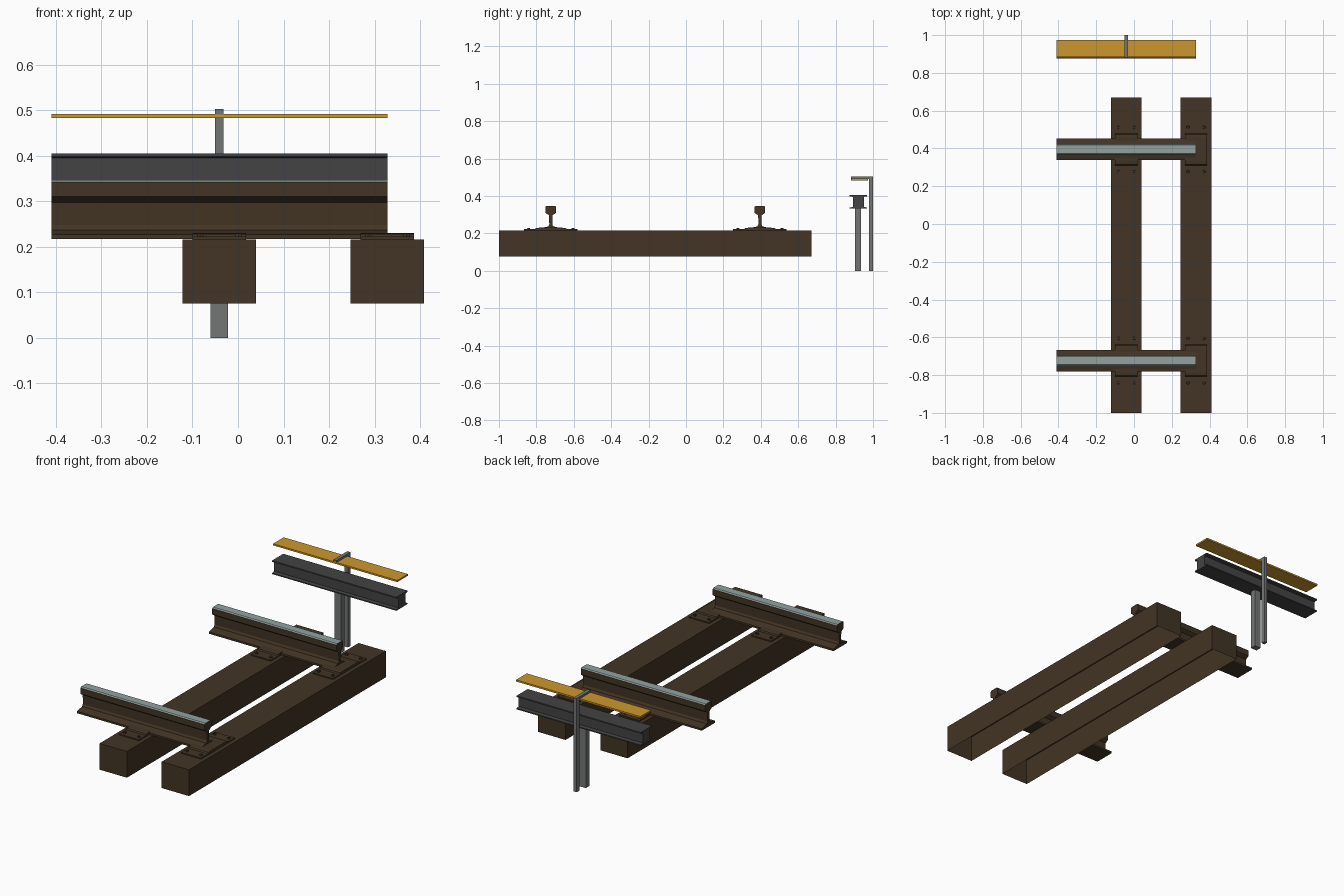
import bpy, bmesh, math
from mathutils import Matrix

if "Cube" in bpy.data.objects:
    bpy.data.objects.remove(bpy.data.objects["Cube"])


def material(name, rgb):
    m = bpy.data.materials.new(name)
    m.diffuse_color = (*rgb, 1)
    m.use_nodes = True
    m.node_tree.nodes["Principled BSDF"].inputs["Base Color"].default_value = m.diffuse_color
    return m


BROWN = material("rusty brown", (0.055, 0.035, 0.018))
SHINE = material("worn steel", (0.29, 0.36, 0.345))
YELLOW = material("yellow board", (0.60, 0.315, 0.027))
DARK = material("dark grey", (0.056, 0.056, 0.057))
GREY = material("post grey", (0.175, 0.183, 0.18))


def finish(name, bm, *mats):
    mesh = bpy.data.meshes.new(name)
    bm.to_mesh(mesh)
    bm.free()
    for m in mats:
        mesh.materials.append(m)
    ob = bpy.data.objects.new(name, mesh)
    bpy.context.collection.objects.link(ob)
    return ob


def box(name, x, y, z, mat, open_bottom=False):
    bm = bmesh.new()
    bmesh.ops.create_cube(bm, size=1)
    for v in bm.verts:
        for i, (a, b) in enumerate((x, y, z)):
            v.co[i] = a if v.co[i] < 0 else b
    if open_bottom:
        bm.normal_update()
        bmesh.ops.delete(bm, geom=[f for f in bm.faces if f.normal.z < -0.9], context='FACES')
    return finish(name, bm, mat)


def extrude_half_profile(half, x0, x1, yc):
    """Mirror a (y, z) half profile, listed top to bottom, and sweep it along x."""
    ring = half + [(-y, z) for y, z in reversed(half)]
    bm = bmesh.new()
    face = bm.faces.new([bm.verts.new((x0, yc + y, z)) for y, z in ring])
    out = bmesh.ops.extrude_face_region(bm, geom=[face])
    for v in out["geom"]:
        if isinstance(v, bmesh.types.BMVert):
            v.co.x = x1
    bmesh.ops.recalc_face_normals(bm, faces=bm.faces)
    return bm


X0, X1 = -0.41, 0.328
SLEEPERS = (-0.041, 0.328)
RAILS = (-0.723, 0.395)

# Sleepers, hollow underneath
for i, x in enumerate(SLEEPERS):
    box(f"sleeper_{i + 1}", (x - 0.081, x + 0.081), (-1, 0.67), (0.075, 0.216), BROWN, True)

# Running rails with a worn top
RAIL = [(0.022, 0.347), (0.028, 0.342), (0.028, 0.310), (0.022, 0.305), (0.009, 0.297),
        (0.008, 0.248), (0.014, 0.237), (0.057, 0.227), (0.057, 0.217)]
PLATE = [(0.062, 0.230), (0.080, 0.228), (0.085, 0.222), (0.143, 0.222), (0.143, 0.214)]
for i, y in enumerate(RAILS):
    bm = extrude_half_profile(RAIL, X0, X1, y)
    for f in bm.faces:
        if f.calc_center_median().z > 0.343 and abs(f.normal.x) < 0.5:
            f.material_index = 1
    finish(f"running_rail_{i + 1}", bm, BROWN, SHINE)

    # Base plates and their bolts
    for j, x in enumerate(SLEEPERS):
        bm = extrude_half_profile(PLATE, x - 0.059, x + 0.059, y)
        for sx in (-1, 1):
            for sy in (-1, 1):
                bmesh.ops.create_cone(
                    bm, cap_ends=True, segments=6, radius1=0.009, radius2=0.007, depth=0.010,
                    matrix=Matrix.Translation((x + sx * 0.042, y + sy * 0.118, 0.224)))
        finish(f"base_plate_{i + 1}_{j + 1}", bm, BROWN)

# Power rail
POWER = [(0.047, 0.405), (0.047, 0.398), (0.029, 0.395), (0.029, 0.341), (0.047, 0.338), (0.047, 0.332)]
finish("power_rail", extrude_half_profile(POWER, X0, X1, 0.922), DARK)

# Supports and cover board
box("power_rail_post", (-0.060, -0.022), (0.904, 0.936), (0, 0.335), GREY)
box("cover_post", (-0.051, -0.032), (0.978, 1.0), (0, 0.503), GREY)
box("cover_arm", (-0.051, -0.032), (0.882, 0.979), (0.491, 0.503), GREY)
box("cover_board", (X0, X1), (0.883, 0.973), (0.483, 0.492), YELLOW)
